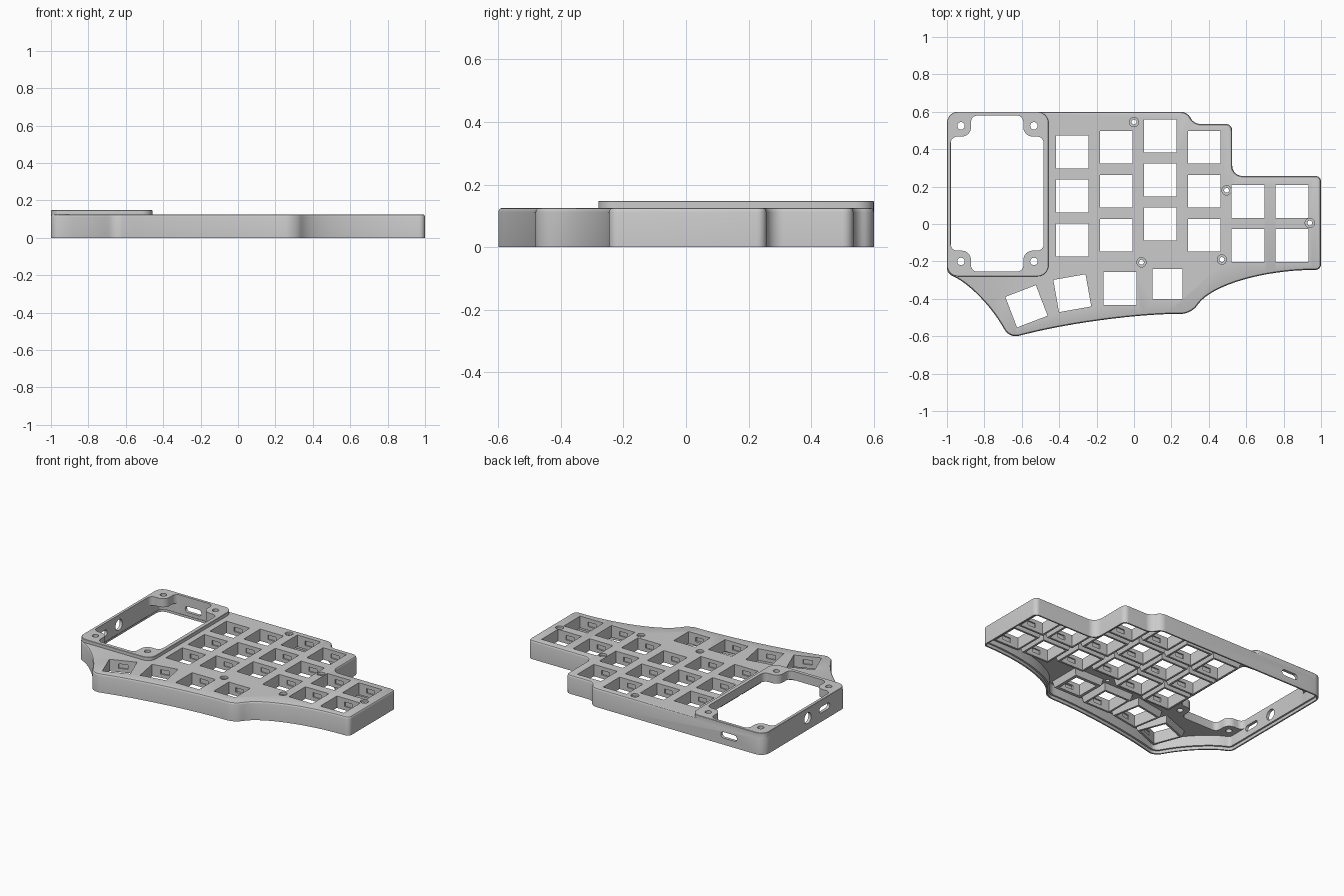
import bpy, bmesh
from math import radians
from mathutils import Vector, Matrix

if "Cube" in bpy.data.objects:
    bpy.data.objects.remove(bpy.data.objects["Cube"])

grey = bpy.data.materials.new("plain grey")
grey.use_nodes = True
grey.diffuse_color = (0.6, 0.6, 0.6, 1)
grey.node_tree.nodes["Principled BSDF"].inputs["Base Color"].default_value = (0.6, 0.6, 0.6, 1)


def rounded(corners, steps=8):
    """Closed outline; each corner (x, y, reach in[, reach out]) becomes a smooth bend."""
    pts, n = [], len(corners)
    for i, c in enumerate(corners):
        p = Vector(c[:2])
        a = p + (Vector(corners[i - 1][:2]) - p).normalized() * c[2]
        b = p + (Vector(corners[(i + 1) % n][:2]) - p).normalized() * c[-1]
        h1, h2 = a.lerp(p, 0.56), b.lerp(p, 0.56)
        count = steps * 2 if c[2] > 0.1 else steps
        for k in range(count + 1):
            t = k / count
            s = 1 - t
            q = a * s**3 + h1 * 3 * s * s * t + h2 * 3 * s * t * t + b * t**3
            if not pts or (q - pts[-1]).length > 0.001:
                pts.append(q)
    return pts


def inset(pts, d):
    """Move a counterclockwise outline inwards."""
    out = []
    for i, p in enumerate(pts):
        e1 = (p - pts[i - 1]).normalized()
        e2 = (pts[(i + 1) % len(pts)] - p).normalized()
        m = Vector((-e1.y - e2.y, e1.x + e2.x)).normalized()
        out.append(p + m * d / max(0.5, m.dot(Vector((-e1.y, e1.x)))))
    return out


def finish(bm, name):
    bmesh.ops.recalc_face_normals(bm, faces=bm.faces)
    me = bpy.data.meshes.new(name)
    bm.to_mesh(me)
    bm.free()
    ob = bpy.data.objects.new(name, me)
    me.materials.append(grey)
    bpy.context.collection.objects.link(ob)
    return ob


def add_loft(bm, pts, levels):
    """Stack insets of one outline, given as (z, inset) levels, into a closed solid."""
    rings = [[bm.verts.new((p.x, p.y, z)) for p in inset(pts, d)] for z, d in levels]
    for lo, hi in zip(rings, rings[1:]):
        for i in range(len(lo)):
            bm.faces.new((lo[i - 1], lo[i], hi[i], hi[i - 1]))
    bm.faces.new(rings[0][::-1])
    bm.faces.new(rings[-1])


def loft(name, pts, levels):
    bm = bmesh.new()
    add_loft(bm, pts, levels)
    return finish(bm, name)


def add_cylinder(bm, spot, radius, depth):
    bmesh.ops.create_cone(bm, cap_ends=True, segments=24, radius1=radius, radius2=radius,
                          depth=depth, matrix=Matrix.Translation(spot))


def add_box(bm, place, size):
    bmesh.ops.create_cube(bm, size=1, matrix=place @ Matrix.Diagonal((*size, 1)))


def combine(target, other, operation):
    mod = target.modifiers.new("combine", "BOOLEAN")
    mod.operation, mod.object, mod.solver = operation, other, "EXACT"
    bpy.context.view_layer.objects.active = target
    bpy.ops.object.modifier_apply(modifier=mod.name)
    bpy.data.objects.remove(other)


# Case shell with softened top edge
outline = rounded([
    (-1, -0.265, 0.03), (-0.825, -0.345, 0.15, 0.22), (-0.665, -0.61, 0.05),
    (-0.15, -0.483, 0.42, 0.38), (0.305, -0.48, 0.05), (0.475, -0.25, 0.22, 0.48),
    (1, -0.245, 0.03), (1, 0.257, 0.03), (0.525, 0.257, 0.055), (0.525, 0.535, 0.035),
    (0.32, 0.535, 0.033), (0.285, 0.6, 0.033), (-1, 0.6, 0.06)])
case = loft("keyboard_case", outline,
            [(0, 0), (0.112, 0), (0.119, 0.002), (0.123, 0.005), (0.125, 0.01)])

# Raised display frame
x0, x1, y0, y1 = -1, -0.457, -0.28, 0.6
frame_outline = rounded([(x0, y0, 0.06), (x1, y0, 0.06), (x1, y1, 0.06), (x0, y1, 0.06)])
frame = loft("display_frame", frame_outline,
             [(0.1, 0.0002), (0.146, 0.0002), (0.148, 0.002)])

# Key positions: three-key columns, outer pair, angled thumb row
keys = [(x, top - 0.235 * row, 0) for x, top in
        ((-0.33, 0.385), (-0.095, 0.41), (0.14, 0.47), (0.375, 0.41)) for row in range(3)]
keys += [(x, y, 0) for x in (0.61, 0.845) for y in (0.12, -0.115)]
keys += [(0.18, -0.32, 0), (-0.075, -0.345, 0), (-0.33, -0.37, 10), (-0.575, -0.44, 21)]
places = [Matrix.Translation((x, y, 0)) @ Matrix.Rotation(radians(a), 4, "Z")
          for x, y, a in keys]

# Underside hollow with a ledge for the base, leaving a sleeve round each key
hollow = loft("hollow", outline, [(-0.05, 0.01), (0.02, 0.01), (0.0205, 0.021), (0.09, 0.021)])
bm = bmesh.new()
for place in places:
    sleeve = [(place @ Vector((sx * 0.113, sy * 0.113, 0))).xy
              for sx, sy in ((-1, -1), (1, -1), (1, 1), (-1, 1))]
    add_loft(bm, sleeve, [(0.045, 0.012), (0.1, 0)])
combine(hollow, finish(bm, "sleeves"), "DIFFERENCE")
combine(case, hollow, "DIFFERENCE")
combine(case, frame, "UNION")

# Display window with a screw tab in each corner
window = []
for sx, sy in ((-1, -1), (1, -1), (1, 1), (-1, 1)):
    tab = [(0.2485, 0.305, 0.035), (0.14, 0.305, 0.05), (0.14, 0.4175, 0.035)]
    tab = tab[::-1] if sx * sy > 0 else tab
    window += [(-0.7315 + sx * x, 0.1625 + sy * y, r) for x, y, r in tab[::-1]]
combine(case, loft("window", rounded(window), [(0.022, 0), (0.2, 0)]), "DIFFERENCE")

# Key openings
bm = bmesh.new()
for place, key in zip(places, keys):
    width = 0.16 if key[:2] == (0.18, -0.32) else 0.175
    add_box(bm, place @ Matrix.Translation((0, 0, 0.1)), (width, width, 0.2))
combine(case, finish(bm, "key_openings"), "DIFFERENCE")

# Switch clip slots inside the sleeves
bm = bmesh.new()
for place in places:
    add_box(bm, place @ Matrix.Translation((0, 0, 0.085)), (0.06, 0.192, 0.03))
combine(case, finish(bm, "clip_slots"), "DIFFERENCE")

# Screw holes: plain through the frame tabs, counterbored in the key plate
plate_screws = ((0, 0.545), (0.495, 0.18), (0.94, 0.005), (0.04, -0.205), (0.47, -0.19))
bm = bmesh.new()
for x in (-0.925, -0.535):
    for y in (0.525, -0.2):
        add_cylinder(bm, (x, y, 0.12), 0.02, 0.12)
for x, y in plate_screws:
    add_cylinder(bm, (x, y, 0.1), 0.013, 0.1)
combine(case, finish(bm, "screw_holes"), "DIFFERENCE")
bm = bmesh.new()
for x, y in plate_screws:
    add_cylinder(bm, (x, y, 0.125), 0.025, 0.03)
combine(case, finish(bm, "counterbores"), "DIFFERENCE")


# Side ports: round socket and slot on the right wall, slot on the back wall
def port(place, w, h):
    r = h * 0.97
    ob = loft("port", rounded([(-w, -h, r), (w, -h, r), (w, h, r), (-w, h, r)]),
              [(-0.025, 0), (0.025, 0)])
    ob.data.transform(place)
    combine(case, ob, "DIFFERENCE")


back = Matrix.Rotation(radians(90), 4, "X")
side = Matrix.Rotation(radians(90), 4, "Z") @ back
port(Matrix.Translation((-1, 0.13, 0.08)) @ side, 0.036, 0.036)
port(Matrix.Translation((-1, -0.05, 0.08)) @ side, 0.055, 0.02)
port(Matrix.Translation((-0.74, 0.6, 0.065)) @ back, 0.06, 0.02)

# Smooth rounded walls, crisp edges
bpy.ops.object.select_all(action="DESELECT")
case.select_set(True)
bpy.context.view_layer.objects.active = case
bpy.ops.object.shade_smooth_by_angle(angle=radians(30))
